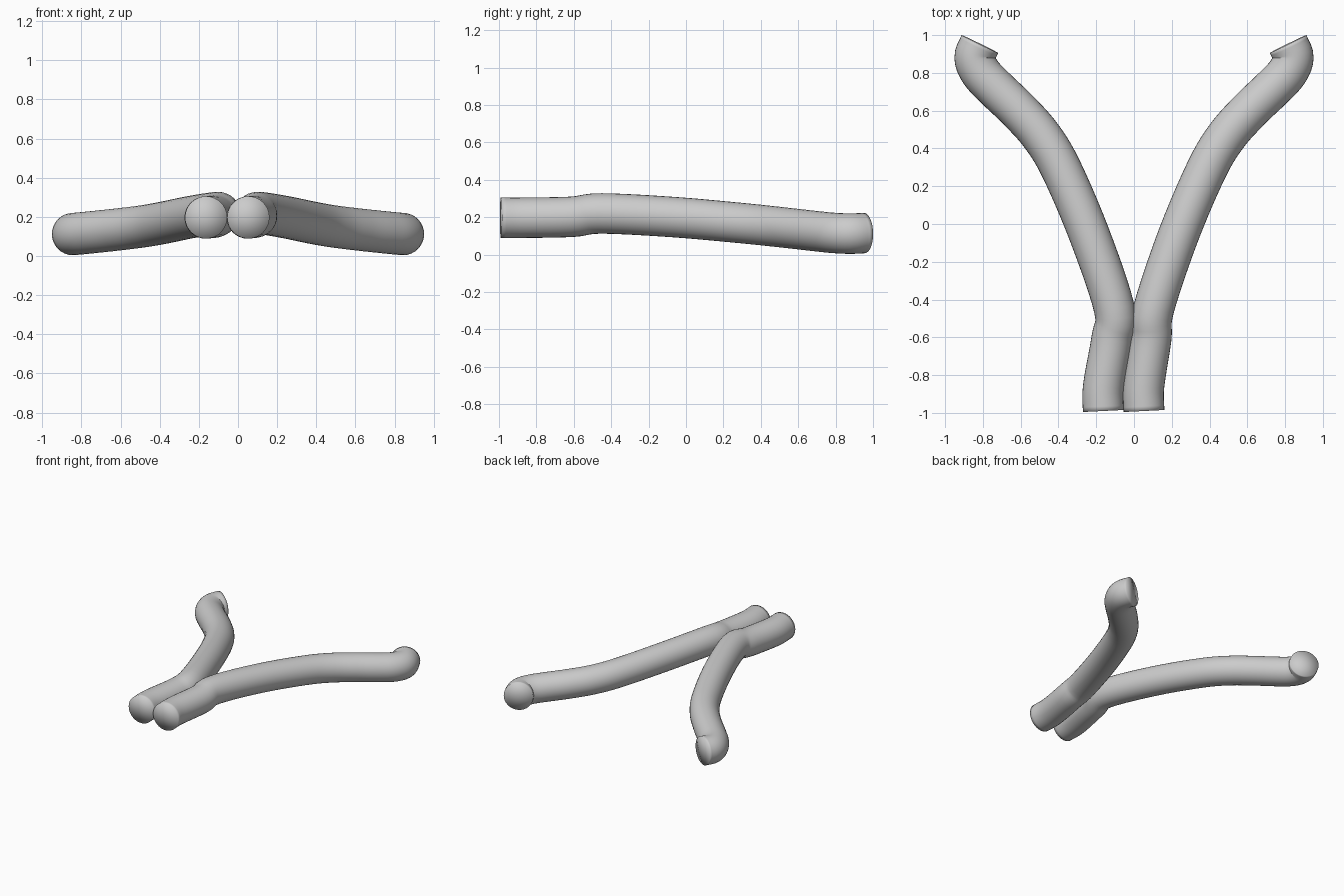
import bpy, bmesh, math
from mathutils import Vector

if "Cube" in bpy.data.objects:
    bpy.data.objects.remove(bpy.data.objects["Cube"])

RADIUS, SIDES, STEPS = 0.108, 32, 5

# Shared spreading half of each tube (right side; mirrored for the left)
spread = [(0.104, -0.45, 0.22), (0.235, -0.06, 0.2), (0.385, 0.29, 0.169),
          (0.49, 0.465, 0.151), (0.61, 0.60, 0.136), (0.73, 0.715, 0.123),
          (0.81, 0.80, 0.115), (0.843, 0.88, 0.112), (0.816, 0.953, 0.115)]
# The near ends run side by side, bent off to the left
right_start = [(0.053, -0.99, 0.197), (0.052, -0.86, 0.197), (0.09, -0.61, 0.202)]
left_start = [(-0.163, -0.99, 0.197), (-0.162, -0.86, 0.197), (-0.118, -0.61, 0.202)]


def smooth_path(pts):
    """Catmull-Rom curve through the points."""
    p = [Vector(q) for q in pts]
    p = [2 * p[0] - p[1]] + p + [2 * p[-1] - p[-2]]
    out = []
    for a, b, c, d in zip(p, p[1:], p[2:], p[3:]):
        for i in range(STEPS):
            t = i / STEPS
            out.append(0.5 * (2 * b + (c - a) * t + (2 * a - 5 * b + 4 * c - d) * t * t
                              + (3 * b - a - 3 * c + d) * t ** 3))
    return out + [p[-2]]


def tube(name, pts, end_dir):
    path = smooth_path(pts)
    bm = bmesh.new()
    rings = []
    for i, c in enumerate(path):
        t = (path[min(i + 1, len(path) - 1)] - path[max(i - 1, 0)]).normalized()
        if i == 0:
            t = Vector((-0.05, 1, 0)).normalized()
        if i == len(path) - 1:
            t = Vector(end_dir).normalized()
        side = t.cross(Vector((0, 0, 1))).normalized()
        up = side.cross(t)
        ring = []
        for k in range(SIDES):
            a = 2 * math.pi * k / SIDES
            ring.append(bm.verts.new(c + RADIUS * (math.cos(a) * side + math.sin(a) * up)))
        rings.append(ring)
    for r, s in zip(rings, rings[1:]):
        for k in range(SIDES):
            n = (k + 1) % SIDES
            bm.faces.new((r[k], r[n], s[n], s[k]))
    # Flat end caps, fanned from the centre
    for ring, c in ((rings[0], path[0]), (rings[-1], path[-1])):
        mid = bm.verts.new(c)
        for k in range(SIDES):
            bm.faces.new((ring[k], ring[(k + 1) % SIDES], mid))
    bmesh.ops.recalc_face_normals(bm, faces=bm.faces)
    for f in bm.faces:
        f.smooth = True
    me = bpy.data.meshes.new(name)
    bm.to_mesh(me)
    bm.free()
    bpy.context.collection.objects.link(bpy.data.objects.new(name, me))


tube("right_tube", right_start + spread, (-0.44, 0.9, 0.02))
tube("left_tube", left_start + [(-x, y, z) for x, y, z in spread], (0.44, 0.9, 0.02))
